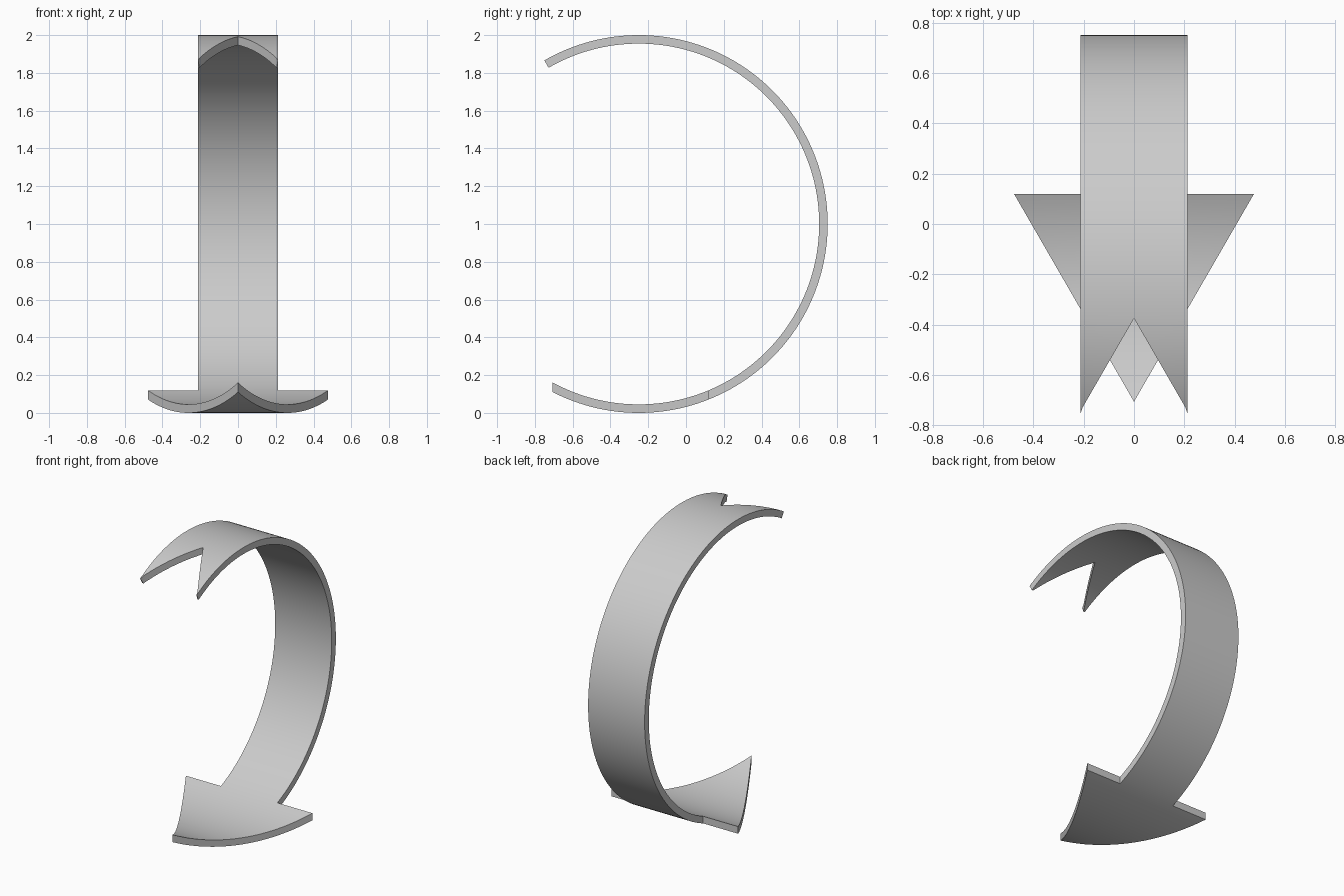
import bpy, bmesh
from math import asin, sin, cos, pi, sqrt, radians

cube = bpy.data.objects.get("Cube")
if cube:
    bpy.data.objects.remove(cube, do_unlink=True)

OUTER, INNER = 1.0, 0.955      # ring radii
CY, CZ = -0.25, 1.0            # ring centre
HALF = 0.213                   # half width of the band
NOTCH_Y, HEAD_BACK, HEAD_TIP = -0.375, 0.12, -0.706
SLOPE = sqrt(3)

bm = bmesh.new()


def top(y, r):
    """Angle from the top of the ring at depth y."""
    return asin((y - CY) / r)


def bottom(y, r):
    return pi - top(y, r)


def section(a_out, a_in, x0, x1, x0_in=None):
    """Four corners of a cross-section: outer pair, then inner pair."""
    def point(x, r, a):
        return bm.verts.new((x, CY + r * sin(a), CZ + r * cos(a)))
    x0_in = x0 if x0_in is None else x0_in
    return [point(x0, OUTER, a_out), point(x1, OUTER, a_out),
            point(x1, INNER, a_in), point(x0_in, INNER, a_in)]


def loft(sections, sides):
    """Skin neighbouring sections along the chosen sides."""
    for a, b in zip(sections, sections[1:]):
        for i in sides:
            j = (i + 1) % 4
            bm.faces.new((a[i], a[j], b[j], b[i]))


def steps(a, b, n):
    return [a + (b - a) * i / n for i in range(n + 1)]


# Arrow head: triangular outline with upright walls, right half
head = [section(bottom(y, OUTER), bottom(y, INNER), 0, (y - HEAD_TIP) / SLOPE)
        for y in steps(HEAD_BACK, HEAD_TIP, 24)]
loft(head, (0, 1, 2))

# Line the head's mesh up with the band's edge
bmesh.ops.bisect_plane(bm, geom=bm.verts[:] + bm.edges[:] + bm.faces[:],
                       plane_co=(HALF, 0, 0), plane_no=(1, 0, 0))

# Curved band from the notch, round the back, to the arrow head
outs = steps(top(NOTCH_Y, OUTER), bottom(HEAD_BACK, OUTER), 90)
ins = steps(top(NOTCH_Y, INNER), bottom(HEAD_BACK, INNER), 90)
band = [section(o, i, 0, HALF) for o, i in zip(outs, ins)]
loft(band, (0, 1, 2))

# Back wall of the arrow head beside the band
wide = section(bottom(HEAD_BACK, OUTER), bottom(HEAD_BACK, INNER),
               HALF, (HEAD_BACK - HEAD_TIP) / SLOPE)
bm.faces.new(wide)

# Tail prong beside the V notch, ending in a narrow radial cut
end = -radians(30)
y_in = CY + INNER * sin(end)
prong = [section(top(y, OUTER), top(y, INNER), (NOTCH_Y - y) / SLOPE, HALF)
         for y in steps(NOTCH_Y, y_in, 16)]
prong.append(section(end, end, HALF - 0.0015, HALF, (NOTCH_Y - y_in) / SLOPE))
loft(prong, (0, 1, 2, 3))
bm.faces.new(prong[-1])

# Weld, mirror to the other half and clean up
bmesh.ops.remove_doubles(bm, verts=bm.verts[:], dist=0.0002)
bmesh.ops.mirror(bm, geom=bm.verts[:] + bm.edges[:] + bm.faces[:],
                 axis='X', merge_dist=0.0002)
bmesh.ops.remove_doubles(bm, verts=bm.verts[:], dist=0.0002)
bmesh.ops.dissolve_degenerate(bm, edges=bm.edges[:], dist=0.0001)
bmesh.ops.recalc_face_normals(bm, faces=bm.faces[:])

mesh = bpy.data.meshes.new("curved_arrow")
bm.to_mesh(mesh)
bm.free()
arrow = bpy.data.objects.new("curved_arrow", mesh)
bpy.context.collection.objects.link(arrow)

# Plain grey
grey = bpy.data.materials.new("light_grey")
grey.use_nodes = True
colour = (0.6, 0.6, 0.6, 1)
grey.diffuse_color = colour
grey.node_tree.nodes["Principled BSDF"].inputs["Base Color"].default_value = colour
mesh.materials.append(grey)

bpy.ops.object.select_all(action='DESELECT')
arrow.select_set(True)
bpy.context.view_layer.objects.active = arrow
bpy.ops.object.shade_smooth_by_angle(angle=radians(30))
